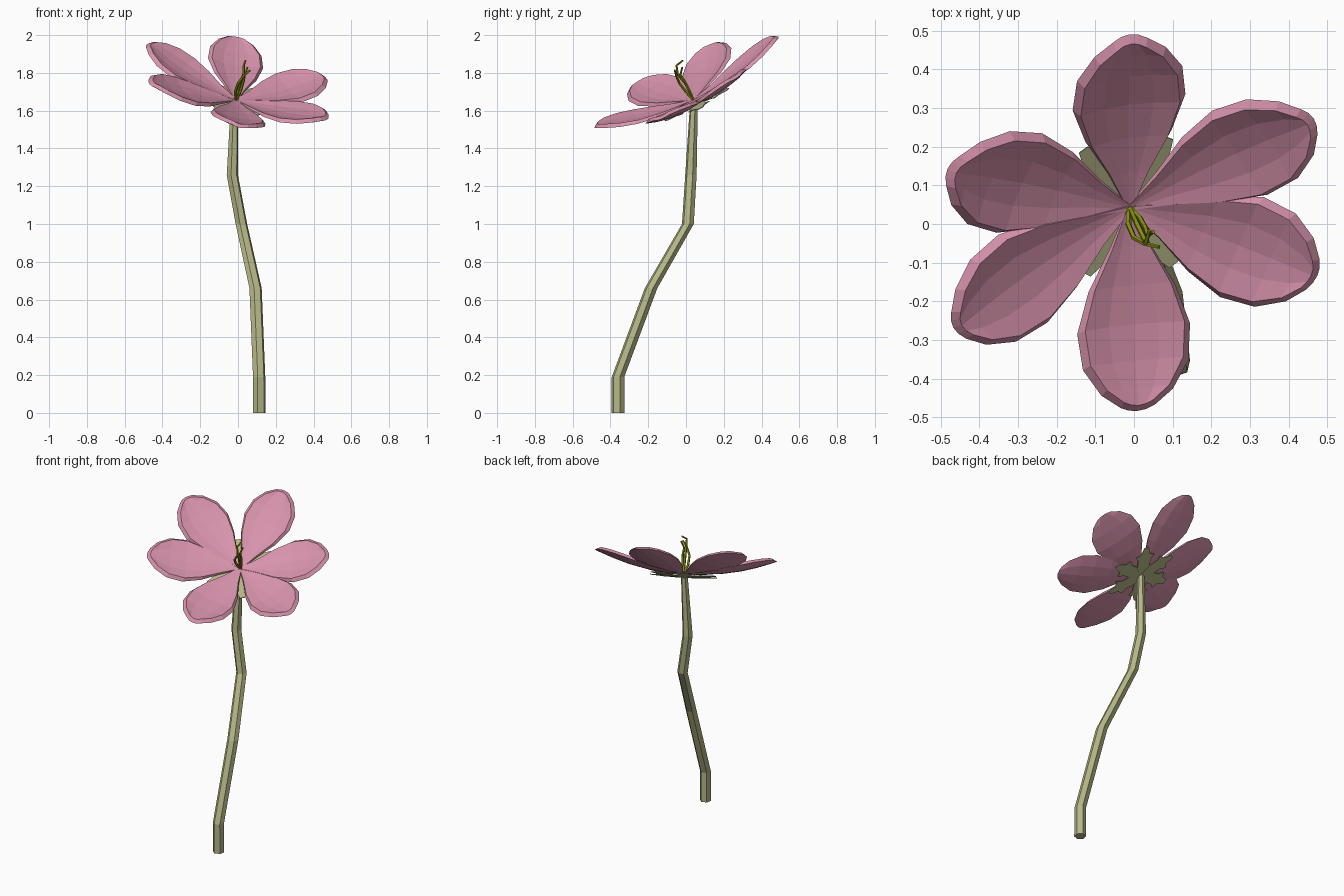
import bpy, bmesh, math
from mathutils import Vector

if "Cube" in bpy.data.objects:
    bpy.data.objects.remove(bpy.data.objects["Cube"])


def material(name, rgb):
    m = bpy.data.materials.new(name)
    m.diffuse_color = (*rgb, 1)
    m.use_nodes = True
    m.node_tree.nodes["Principled BSDF"].inputs["Base Color"].default_value = m.diffuse_color
    return m


PINK = material("petal pink", (0.68, 0.29, 0.41))
GREEN = material("pale stem green", (0.46, 0.47, 0.24))
OLIVE = material("stamen olive", (0.25, 0.28, 0.005))

CENTRE = Vector((-0.01, 0.04, 1.66))
UP = Vector((0.23, -0.442, 0.867)).normalized()    # direction the flower faces


def finish(bm, name, mat):
    bmesh.ops.recalc_face_normals(bm, faces=bm.faces)
    me = bpy.data.meshes.new(name)
    bm.to_mesh(me)
    bm.free()
    me.materials.append(mat)
    ob = bpy.data.objects.new(name, me)
    bpy.context.collection.objects.link(ob)
    return ob


def tube(name, path, radii, sides, mat, spin=0.0, level=False):
    bm = bmesh.new()
    pts = [Vector(p) for p in path]
    rings = []
    for i, p in enumerate(pts):
        d = (pts[min(i + 1, len(pts) - 1)] - pts[max(i - 1, 0)]).normalized()
        if level:
            d = Vector((0, 0, 1))
        a = (Vector((1, 0, 0)) - d * d.x).normalized()
        b = d.cross(a)
        rings.append([bm.verts.new(p + radii[i] * (a * math.cos(t) + b * math.sin(t)))
                      for t in [spin + 2 * math.pi * k / sides for k in range(sides)]])
    for r, q in zip(rings, rings[1:]):
        for k in range(sides):
            j = (k + 1) % sides
            bm.faces.new((r[k], r[j], q[j], q[k]))
    bm.faces.new(rings[0])
    bm.faces.new(rings[-1])
    return finish(bm, name, mat)


# Petals: cupped lower skin, smaller raised upper skin, sloping rim between
ROWS = [(0, 0.008), (0.2, 0.056), (0.4, 0.115), (0.6, 0.15),
        (0.78, 0.14), (0.92, 0.095), (1.0, 0.045)]
COLS = [-1, -0.5, 0, 0.5, 1]


def petal(name, tip):
    tip = Vector(tip)
    length = tip.length
    d = tip.normalized()
    w = UP.cross(d).normalized()
    n = d.cross(w)
    bm = bmesh.new()
    skins = []
    for wide, long, lift in ((1, 1, 0), (0.88, 0.965, 1)):
        grid = []
        for t, hw in ROWS:
            row = []
            for s in COLS:
                along = t * long - 0.025 * s * s * t ** 6
                h = (-0.028 * math.sin(math.pi * t) + 0.02 * s * s * hw / 0.15
                     + lift * (0.003 + 0.013 * min(1, 3 * t)) - 0.006)
                row.append(bm.verts.new(CENTRE + d * along * length + w * s * hw * wide + n * h))
            grid.append(row)
        for r, q in zip(grid, grid[1:]):
            for k in range(4):
                bm.faces.new((r[k], r[k + 1], q[k + 1], q[k]))
        skins.append(grid)
    loops = [g[0] + [r[-1] for r in g[1:]] + g[-1][-2::-1] + [r[0] for r in g[-2:0:-1]]
             for g in skins]
    lo, hi = loops
    for k in range(len(lo)):
        j = (k + 1) % len(lo)
        bm.faces.new((lo[k], lo[j], hi[j], hi[k]))
    return finish(bm, name, PINK)


TIPS = {"back": (0, 0.447, 0.335), "back_right": (0.475, 0.23, 0.12),
        "front_right": (0.485, -0.175, -0.10), "front": (0.02, -0.525, -0.145),
        "front_left": (-0.455, -0.31, 0.085), "back_left": (-0.47, 0.10, 0.295)}
for side, tip in TIPS.items():
    petal("petal_" + side, tip)

# Sepals: jagged leaves under the gaps between petals
HALF = [(0.0, 0.015), (0.07, 0.04), (0.12, 0.042), (0.15, 0.062), (0.165, 0.03), (0.215, 0.014)]
dirs = [Vector(t).normalized() for t in TIPS.values()]
for i in range(6):
    d = ((dirs[i] + dirs[(i + 1) % 6]).normalized() - UP * 0.16).normalized()
    w = UP.cross(d).normalized()
    n = d.cross(w)
    bm = bmesh.new()
    base = CENTRE - UP * 0.022
    skins = []
    for h in (0, -0.004):
        rows = [[bm.verts.new(base + d * r + w * s * hw + n * h) for s in (-1, 1)]
                for r, hw in HALF]
        for a, b in zip(rows, rows[1:]):
            bm.faces.new((a[0], a[1], b[1], b[0]))
        skins.append([r[0] for r in rows] + [r[1] for r in reversed(rows)])
    for k in range(12):
        j = (k + 1) % 12
        bm.faces.new((skins[0][k], skins[0][j], skins[1][j], skins[1][k]))
    finish(bm, "sepal_%d" % (i + 1), GREEN)

# Stem
tube("stem",
     [(0.112, -0.36, 0), (0.112, -0.36, 0.19), (0.093, -0.185, 0.66), (0.018, 0.01, 1.0),
      (-0.03, 0.026, 1.26), (-0.018, 0.042, 1.64)],
     [0.035, 0.034, 0.034, 0.032, 0.031, 0.021], 6, GREEN, 0.3, True)

# Stamens
STAMENS = [
    [(-0.01, 0.04, 1.655), (0.008, 0.0, 1.74), (0.03, -0.045, 1.795), (0.03, -0.05, 1.84), (0.04, -0.016, 1.866)],
    [(-0.012, 0.04, 1.655), (-0.015, 0.0, 1.70), (0.0, -0.035, 1.745), (0.03, -0.052, 1.785), (0.065, -0.06, 1.815)],
    [(-0.008, 0.04, 1.655), (0.015, 0.015, 1.71), (0.03, -0.01, 1.76), (0.035, -0.03, 1.79), (0.05, -0.02, 1.83)],
]
for i, path in enumerate(STAMENS):
    tube("stamen_%d" % (i + 1), path, [0.007, 0.008, 0.007, 0.006, 0.005], 5, OLIVE)
